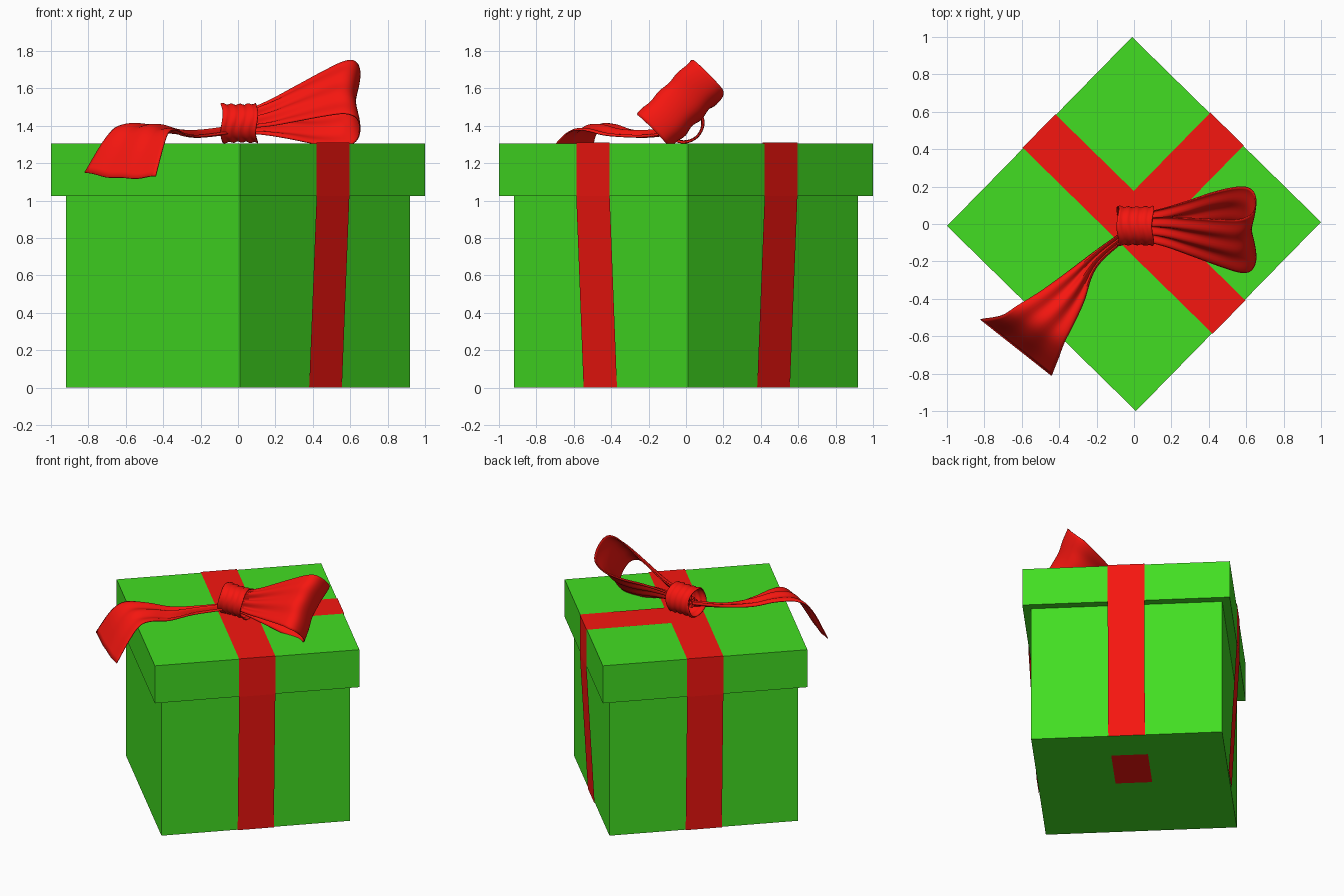
import bpy, bmesh, math
from mathutils import Vector, Matrix

if "Cube" in bpy.data.objects:
    bpy.data.objects.remove(bpy.data.objects["Cube"])

TURN = math.radians(45.6)          # the box stands on its corner in plan
ROT = Matrix.Rotation(TURN, 3, 'Z')
LID, BODY, HALF_W, GAP = 0.707, 0.651, 0.125, 0.004


def material(name, rgb):
    m = bpy.data.materials.new(name)
    m.diffuse_color = (*rgb, 1)
    m.use_nodes = True
    m.node_tree.nodes["Principled BSDF"].inputs["Base Color"].default_value = m.diffuse_color
    return m


GREEN = material("green_paper", (0.055, 0.73, 0.016))
RED = material("red_ribbon", (0.92, 0.008, 0.005))


def box(name, half, z0, z1):
    bpy.ops.mesh.primitive_cube_add(size=1, location=(0, 0, (z0 + z1) / 2), rotation=(0, 0, TURN))
    ob = bpy.context.object
    ob.name = name
    ob.scale = (half * 2, half * 2, z1 - z0)
    ob.data.materials.append(GREEN)


def sheet(name, rows, smooth=True, thick=0.006, closed=False):
    """Quad grid through rows of points, given a little thickness."""
    bm = bmesh.new()
    grid = [[bm.verts.new(p) for p in row] for row in rows]
    if closed:
        grid.append(grid[0])
    for a, b in zip(grid, grid[1:]):
        for j in range(len(a) - 1):
            bm.faces.new((a[j], b[j], b[j + 1], a[j + 1]))
    bmesh.ops.recalc_face_normals(bm, faces=bm.faces)
    me = bpy.data.meshes.new(name)
    bm.to_mesh(me)
    bm.free()
    me.materials.append(RED)
    ob = bpy.data.objects.new(name, me)
    bpy.context.collection.objects.link(ob)
    if thick:
        mod = ob.modifiers.new("thickness", 'SOLIDIFY')
        mod.thickness, mod.offset = thick, 0
    if smooth:
        bpy.ops.object.select_all(action='DESELECT')
        ob.select_set(True)
        bpy.context.view_layer.objects.active = ob
        bpy.ops.object.shade_smooth_by_angle(angle=math.radians(50))
    return ob


def spline(pts, steps):
    """Catmull-Rom curve through the points."""
    pts = [Vector(p) for p in pts]
    pts = [2 * pts[0] - pts[1]] + pts + [2 * pts[-1] - pts[-2]]
    out = []
    for i in range(1, len(pts) - 2):
        a, b, c, d = pts[i - 1:i + 3]
        for k in range(steps):
            t = k / steps
            out.append(0.5 * (2 * b + (c - a) * t + (2 * a - 5 * b + 4 * c - d) * t * t
                              + (3 * b - a - 3 * c + d) * t ** 3))
    return out + [pts[-2]]


def band(name, path, along_x):
    """Flat ribbon of constant width following (distance, height) points."""
    rows = []
    for d, z in path:
        pair = [(d, s * HALF_W, z) if along_x else (s * HALF_W, d, z) for s in (-1, 1)]
        rows.append([ROT @ Vector(p) for p in pair])
    sheet(name, rows, smooth=False, thick=0)


# Box and lid
box("box_body", BODY, 0.002, 1.03)
box("box_lid", LID, 1.025, 1.306)

# Ribbons, pulled taut from the lid rim to the box foot
down = [(LID + GAP, 1.31), (LID + GAP, 1.025), (BODY + GAP, 0.0)]
band("long_ribbon", [(-d, z) for d, z in reversed(down)] + down, False)
band("short_ribbon", [(0, 1.311)] + down, True)
band("ribbon_underside", [(0.01, 0.0), (0.39, 0.0)], True)

# Knot: open wrinkled tube along x
knot = []
for i in range(40):
    a = math.tau * i / 40
    ring = []
    for j in range(17):
        s = j / 16
        r = 0.098 + 0.004 * math.sin(s * 26 + 1.2 * math.sin(2 * a)) + 0.005 * (2 * s - 1) ** 2
        ring.append((-0.087 + 0.188 * s + 0.006 * math.sin(3 * a), -0.01 + r * math.cos(a), 1.414 + r * math.sin(a)))
    knot.append(ring)
sheet("bow_knot", knot, closed=True)

# Bow loop: (x, opening) outline swept across a tilted width, pleated near the knot
outline = [(-0.04, -0.02, 0), (0.15, -0.035, 0), (0.3, -0.07, 0), (0.45, -0.108, 0), (0.56, -0.125, 0),
           (0.62, -0.09, 0), (0.64, 0, 0), (0.62, 0.085, 0), (0.55, 0.12, 0), (0.42, 0.105, 0),
           (0.27, 0.06, 0), (0.12, 0.025, 0), (-0.04, 0.015, 0)]
across = Vector((0, 1, 1)).normalized()
opening = Vector((0, 1, -1)).normalized()
loop = []
for p in spline(outline, 5):
    s = max(p.x, 0) / 0.63
    half = 0.065 + 0.145 * min(s * 1.05, 1)
    pleat = 0.014 * (1 - s) + 0.002
    row = []
    for j in range(25):
        w = j / 12 - 1
        center = Vector((p.x - 0.012 * s * math.cos(w * 3), -0.01 - 0.02 * s, 1.41 + 0.12 * s))
        row.append(center + across * half * w + opening * (p.y + pleat * math.sin(w * 9)))
    loop.append(row)
sheet("bow_loop", loop)

# Bow tail: two edge curves, hanging over the lid rim
left = [(-0.03, -0.02, 1.38), (-0.2, -0.14, 1.36), (-0.36, -0.26, 1.36), (-0.5, -0.36, 1.395),
        (-0.63, -0.44, 1.40), (-0.71, -0.49, 1.33), (-0.82, -0.51, 1.15)]
right = [(-0.03, -0.07, 1.35), (-0.2, -0.23, 1.33), (-0.27, -0.42, 1.34), (-0.33, -0.55, 1.37),
         (-0.37, -0.63, 1.36), (-0.40, -0.71, 1.28), (-0.44, -0.81, 1.13)]
tail = []
edges = list(zip(spline(left, 6), spline(right, 6)))
for i, (a, b) in enumerate(edges):
    s = i / (len(edges) - 1)
    row = []
    for j in range(21):
        w = j / 20
        p = a.lerp(b, w)
        p.z += (0.012 * (1 - s) + 0.003) * math.sin(w * 15) + 0.02 * math.sin(math.pi * w) * (1 - 2 * s ** 3)
        row.append(p)
    tail.append(row)
sheet("bow_tail", tail)
